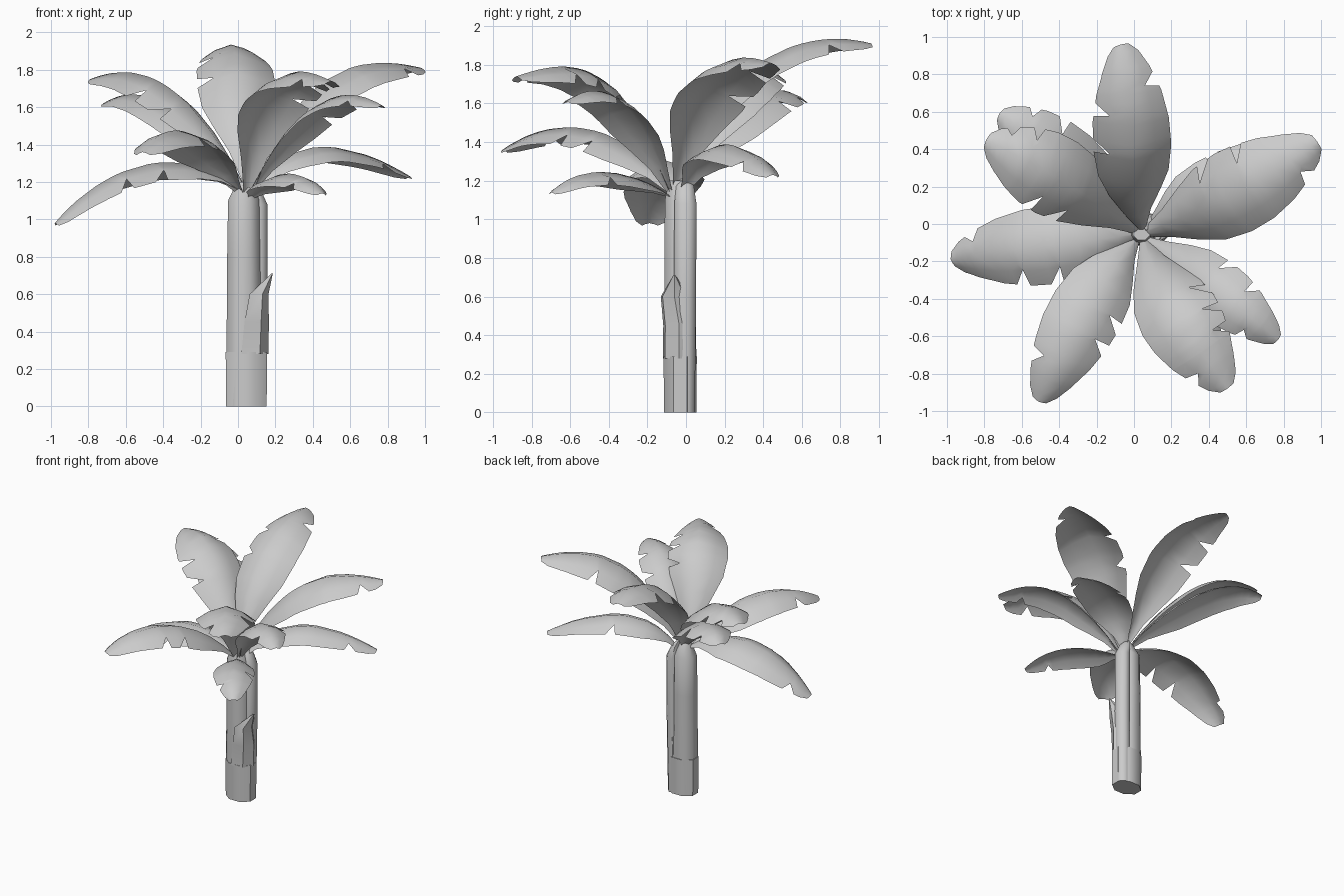
import bpy, bmesh, math
from mathutils import Vector

if "Cube" in bpy.data.objects:
    bpy.data.objects.remove(bpy.data.objects["Cube"])


def finish(name, bm, angle=40):
    bmesh.ops.recalc_face_normals(bm, faces=bm.faces)
    me = bpy.data.meshes.new(name)
    bm.to_mesh(me)
    bm.free()
    ob = bpy.data.objects.new(name, me)
    bpy.context.collection.objects.link(ob)
    bpy.ops.object.select_all(action='DESELECT')
    ob.select_set(True)
    bpy.context.view_layer.objects.active = ob
    bpy.ops.object.shade_smooth_by_angle(angle=math.radians(angle))
    return ob


def stack(name, rings, sides=8):
    """Loft of elliptical rings (cx, cy, rx, ry, z)."""
    bm = bmesh.new()
    loops = []
    for cx, cy, rx, ry, z in rings:
        loops.append([bm.verts.new((cx + rx * math.cos(a), cy + ry * math.sin(a), z))
                      for a in (2 * math.pi * (i + .5) / sides for i in range(sides))])
    for a, b in zip(loops, loops[1:]):
        for i in range(sides):
            j = (i + 1) % sides
            bm.faces.new((a[i], a[j], b[j], b[i]))
    bm.faces.new(loops[0])
    bm.faces.new(loops[-1])
    return finish(name, bm, 50)


PROFILE = [(0, .1), (.1, .34), (.2, .66), (.3, .9), (.45, 1), (.6, .97),
           (.75, .83), (.88, .6), (.96, .4), (1, .2)]


def half_width(t):
    for (a, wa), (b, wb) in zip(PROFILE, PROFILE[1:]):
        if t <= b:
            return wa + (wb - wa) * (t - a) / (b - a)
    return PROFILE[-1][1]


def on_path(p, t):
    """Cubic through four evenly spaced points."""
    knots = [0, 1 / 3, 2 / 3, 1]
    out = Vector()
    for i, q in enumerate(p):
        k = 1
        for j in range(4):
            if j != i:
                k *= (t - knots[j]) / (knots[i] - knots[j])
        out += k * Vector(q)
    return out


def leaf(name, path, width, tears_left, tears_right):
    """Arched blade along a rib, with V-shaped tears cut in its edges."""
    ts = {t for t, _ in PROFILE}
    for t in tears_left + tears_right:
        ts = {s for s in ts if abs(s - t) > .05 or s == 1}
        ts |= {t - .03, t, t + .045}
    bm = bmesh.new()
    rows = []
    for t in sorted(ts):
        c = on_path(path, t)
        d = (on_path(path, t + .01) - on_path(path, t - .01)).normalized()
        side = Vector((-d.y, d.x, 0)).normalized()
        n = d.cross(side)
        w = width * half_width(t)
        row = []
        for u in (1, .6, 0, -.6, -1):
            torn = tears_left if u > 0 else tears_right
            s, back = u, 0
            if t in torn and u:
                s = u * (.58 if abs(u) == 1 else .7)
                back = .02 if abs(u) == 1 else 0
            row.append(bm.verts.new(c + side * s * w - n * .47 * w * abs(s) ** 1.6 - d * back))
        rows.append(row)
    for a, b in zip(rows, rows[1:]):
        for i in range(4):
            bm.faces.new((a[i], a[i + 1], b[i + 1], b[i]))
    return finish(name, bm, 60)


# Trunk made of overlapping stems
stack("main_stem", [(.03, -.03, .098, .087, 0), (.032, -.03, .101, .088, .3),
                    (.03, -.03, .095, .088, .8), (.03, -.03, .09, .086, 1.1),
                    (.04, -.04, .05, .05, 1.2)])
stack("side_stem", [(.1, -.01, .055, .06, 0), (.108, -.005, .055, .062, .6),
                    (.108, -.003, .053, .062, 1.08), (.085, -.005, .035, .05, 1.17),
                    (.065, -.005, .015, .025, 1.21)])
stack("base_sheath", [(.045, -.03, .117, .091, 0), (.045, -.03, .12, .093, .29)])

# Dry pointed sheath peeling off the lower trunk
bm = bmesh.new()
rows = []
for z, cx, r, ry in ((.28, .055, .108, .09), (.45, .068, .097, .088),
                     (.6, .088, .075, .075), (.71, .18, .006, .006)):
    rows.append([bm.verts.new((cx + r * math.cos(math.radians(a)),
                               -.035 - .025 * (z > .5) + ry * math.sin(math.radians(a)), z))
                 for a in (-110, -55, 0, 45, 80)])
for a, b in zip(rows, rows[1:]):
    for i in range(4):
        bm.faces.new((a[i], a[i + 1], b[i + 1], b[i]))
finish("peeling_sheath", bm)

# Leaves: rib path, half width, tears on left and right edge
leaf("back_leaf", [(.05, -.03, 1.2), (.0, .24, 1.69), (-.02, .6, 1.91), (-.07, .96, 1.91)],
     .21, [.46, .66], [.8])
leaf("right_upper_leaf", [(.05, -.05, 1.16), (.37, .09, 1.66), (.68, .25, 1.83), (.98, .44, 1.81)],
     .23, [.36, .6], [.87])
leaf("right_lower_leaf", [(.07, -.02, 1.14), (.3, .12, 1.36), (.6, .28, 1.37), (.92, .45, 1.23)],
     .17, [.55], [.84])
leaf("front_right_outer_leaf", [(.06, -.08, 1.14), (.31, -.25, 1.51), (.54, -.43, 1.66), (.77, -.62, 1.61)],
     .165, [.45, .68], [.82])
leaf("front_right_upper_leaf", [(.05, -.08, 1.14), (.16, -.35, 1.65), (.32, -.62, 1.79), (.5, -.88, 1.74)],
     .22, [.38, .55, .7], [.86])
leaf("front_right_lower_leaf", [(.07, -.08, 1.12), (.17, -.28, 1.22), (.31, -.5, 1.24), (.45, -.7, 1.14)],
     .15, [.6], [.8])
leaf("front_left_leaf", [(.02, -.07, 1.14), (-.17, -.33, 1.4), (-.35, -.64, 1.475), (-.51, -.95, 1.36)],
     .2, [.45, .6, .76], [.8])
leaf("left_leaf", [(.02, -.05, 1.16), (-.33, -.1, 1.305), (-.68, -.14, 1.225), (-.98, -.19, .98)],
     .21, [.43, .63], [.88])
leaf("back_left_upper_leaf", [(.03, -.04, 1.18), (-.27, .16, 1.62), (-.54, .32, 1.78), (-.79, .45, 1.75)],
     .22, [.35, .52], [.72, .88])
leaf("back_left_lower_leaf", [(.03, -.02, 1.18), (-.23, .22, 1.51), (-.49, .43, 1.66), (-.72, .59, 1.62)],
     .19, [.6], [.62, .82])
